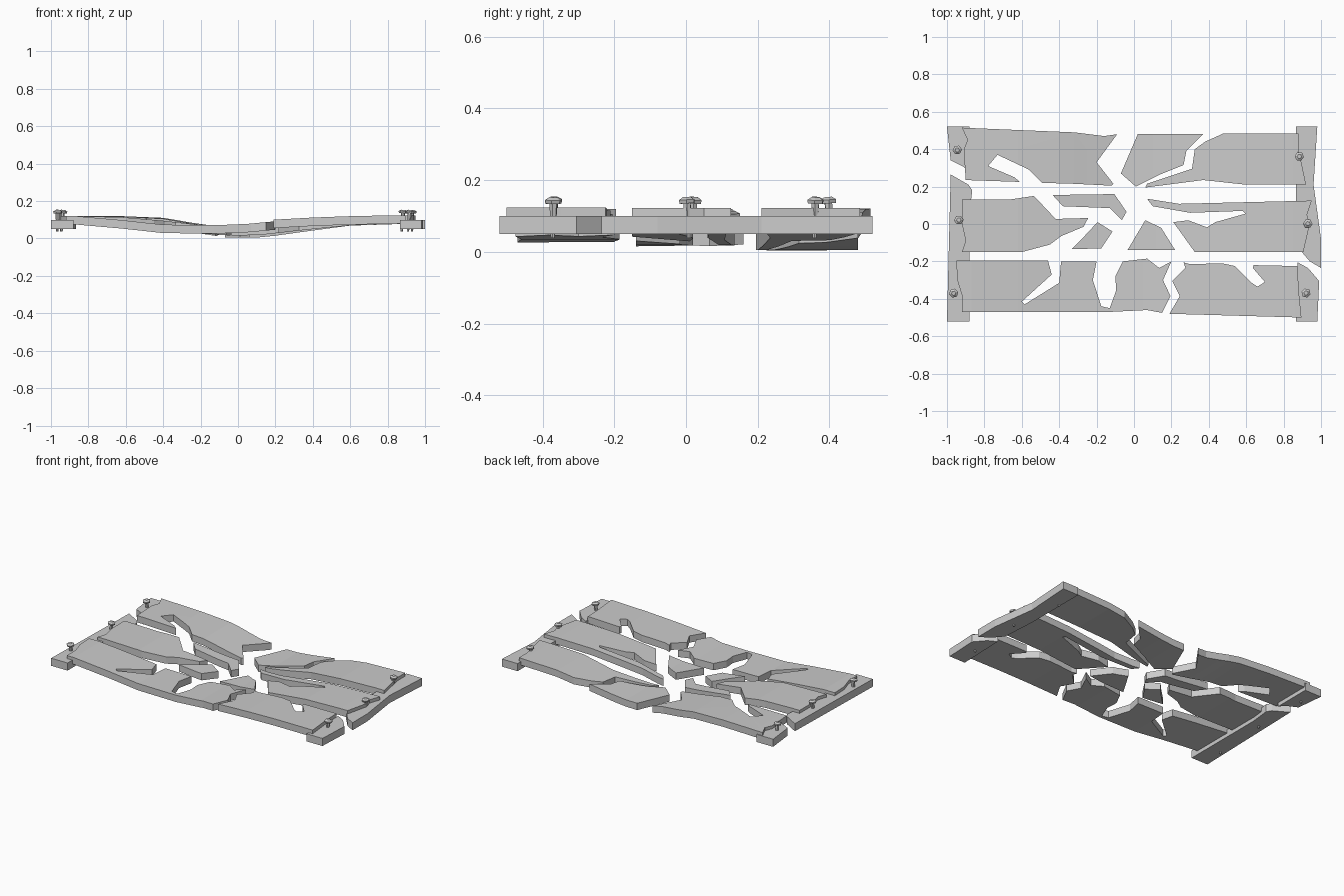
import bpy, bmesh
from math import radians
from mathutils import Vector, Matrix


def finish(bm, name):
    bmesh.ops.recalc_face_normals(bm, faces=bm.faces[:])
    me = bpy.data.meshes.new(name)
    bm.to_mesh(me)
    bm.free()
    ob = bpy.data.objects.new(name, me)
    bpy.context.collection.objects.link(ob)
    return ob


def height(profile, x):
    if x <= profile[0][0]:
        return profile[0][1]
    for (x0, z0), (x1, z1) in zip(profile, profile[1:]):
        if x <= x1:
            return z0 + (z1 - z0) * (x - x0) / (x1 - x0)
    return profile[-1][1]


def board(name, outline, profile, thick=0.045, tilt=0.0, yc=0.0):
    """Flat outline, folded along x to follow the sag profile, then thickened."""
    bm = bmesh.new()
    face = bm.faces.new([bm.verts.new((x, y, 0)) for x, y in outline])
    face.normal_update()
    bmesh.ops.triangulate(bm, faces=[face])
    for x, _ in profile:
        bmesh.ops.bisect_plane(bm, geom=bm.verts[:] + bm.edges[:] + bm.faces[:],
                               plane_co=(x, 0, 0), plane_no=(1, 0, 0), dist=1e-5)
    for v in bm.verts:
        fade = max(0.0, 1 - abs(v.co.x) / 0.9)
        v.co.z = height(profile, v.co.x) + tilt * fade * (v.co.y - yc)
    res = bmesh.ops.extrude_face_region(bm, geom=bm.faces[:])
    low = [g for g in res["geom"] if isinstance(g, bmesh.types.BMVert)]
    bmesh.ops.translate(bm, verts=low, vec=(0, 0, -thick))
    return finish(bm, name)


# end battens, each snapped in two
flat = [(-1, 0.10), (1, 0.10)]
board("left_batten_back", [(-1, .52), (-.88, .52), (-.88, .27), (-.91, .305), (-.98, .34)], flat, .05)
board("left_batten_front", [(-1, -.52), (-.88, -.52), (-.88, .05), (-.865, .18), (-.885, .21),
                            (-.98, .265)], flat, .05)
board("right_batten_back", [(.865, .52), (.98, .52), (.96, .21), (1, -.08), (1, -.235),
                            (.94, -.20), (.88, -.13), (.865, .1)], flat, .05)
board("right_batten_front", [(.865, -.52), (.98, -.52), (.99, -.305), (.93, -.235), (.875, -.205)], flat, .05)

# back plank
board("back_plank_left", [
    (-.92, .515), (-.32, .49), (-.16, .47), (-.09, .48), (-.2, .33), (-.11, .215), (-.12, .205),
    (-.32, .215), (-.49, .22), (-.56, .29), (-.73, .37), (-.78, .31), (-.64, .25), (-.61, .225),
    (-.90, .235), (-.91, .40), (-.89, .45)],
    [(-.86, .12), (-.62, .118), (-.4, .108), (-.25, .082), (-.1, .06)], tilt=.03, yc=.35)
back_right = [(-.07, .049), (.1, .05), (.2, .06), (.38, .085), (.6, .114), (.85, .122)]
board("back_plank_middle", [
    (.02, .48), (.37, .48), (.28, .39), (.265, .315), (.14, .265), (.01, .20), (-.07, .27)], back_right)
board("back_plank_right", [
    (.48, .485), (.88, .485), (.88, .40), (.92, .21), (.60, .21), (.37, .235), (.06, .195),
    (.07, .215), (.31, .295), (.325, .40), (.38, .44)], back_right)

# middle plank
mid_left = [(-.87, .12), (-.62, .114), (-.4, .095), (-.2, .072), (0, .058)]
board("middle_plank_left", [
    (-.92, .13), (-.67, .13), (-.535, .15), (-.45, .06), (-.42, .027), (-.245, .032), (-.27, -.015),
    (-.39, -.065), (-.45, -.11), (-.60, -.15), (-.92, -.15), (-.90, -.09), (-.92, 0)], mid_left)
board("middle_splinter_back", [
    (-.435, .155), (-.105, .16), (-.04, .065), (-.065, .02), (-.13, .085), (-.38, .095)], mid_left)
board("middle_splinter_front", [
    (-.195, .01), (-.115, -.04), (-.175, -.13), (-.335, -.135), (-.265, -.065)], mid_left)
mid_right = [(-.05, .06), (.12, .064), (.35, .09), (.6, .115), (.85, .122)]
board("middle_shard", [(.06, .02), (.145, -.02), (.22, -.14), (-.035, -.14)], mid_right)
board("middle_plank_right", [
    (.07, .135), (.24, .108), (.95, .125), (.925, .05), (.94, 0), (.905, -.15), (.325, -.15),
    (.21, .01), (.29, .02), (.39, -.018), (.435, .01), (.595, .055), (.58, .07), (.30, .06),
    (.10, .095)], mid_right)

# front plank
board("front_plank_left", [
    (-.95, -.195), (-.46, -.195), (-.44, -.27), (-.60, -.415), (-.585, -.43), (-.40, -.315),
    (-.39, -.20), (-.20, -.20), (-.22, -.30), (-.175, -.44), (-.13, -.45), (-.095, -.355),
    (-.10, -.28), (-.06, -.20), (.07, -.185), (.135, -.235), (.20, -.20), (.155, -.30),
    (.195, -.385), (.15, -.475), (.07, -.46), (-.13, -.47), (-.92, -.47), (-.92, -.38), (-.945, -.30)],
    [(-.87, .12), (-.62, .098), (-.4, .074), (-.12, .071), (.05, .078), (.2, .092)])
board("front_plank_right", [
    (.265, -.205), (.30, -.215), (.47, -.21), (.54, -.225), (.63, -.315), (.66, -.335), (.70, -.31),
    (.635, -.235), (.64, -.22), (.875, -.225), (.88, -.35), (.895, -.50), (.19, -.48), (.245, -.385),
    (.205, -.305), (.275, -.235)],
    [(.18, .1), (.4, .112), (.62, .12), (.86, .124)])


# nails with low hexagonal domed heads, slightly crooked
def nail(name, x, y, lean):
    bm = bmesh.new()
    for r1, r2, z0, z1 in ((.006, .012, .038, .14), (.023, .025, .135, .145), (.025, .012, .145, .153)):
        bmesh.ops.create_cone(bm, cap_ends=True, segments=6, radius1=r1, radius2=r2, depth=z1 - z0,
                              matrix=Matrix.Translation((0, 0, (z0 + z1) / 2 - .1)))
    ob = finish(bm, name)
    ob.location = Vector((x, y, .1))
    ob.rotation_euler = (radians(lean), radians(-lean * .7), radians(lean * 9))


for i, (x, y, lean) in enumerate([(-.945, .40, 4), (-.94, .02, -3), (-.965, -.365, 5),
                                  (.88, .36, -4), (.93, .005, 3), (.915, -.37, -5)]):
    nail(f"nail_{i + 1}", x, y, lean)
